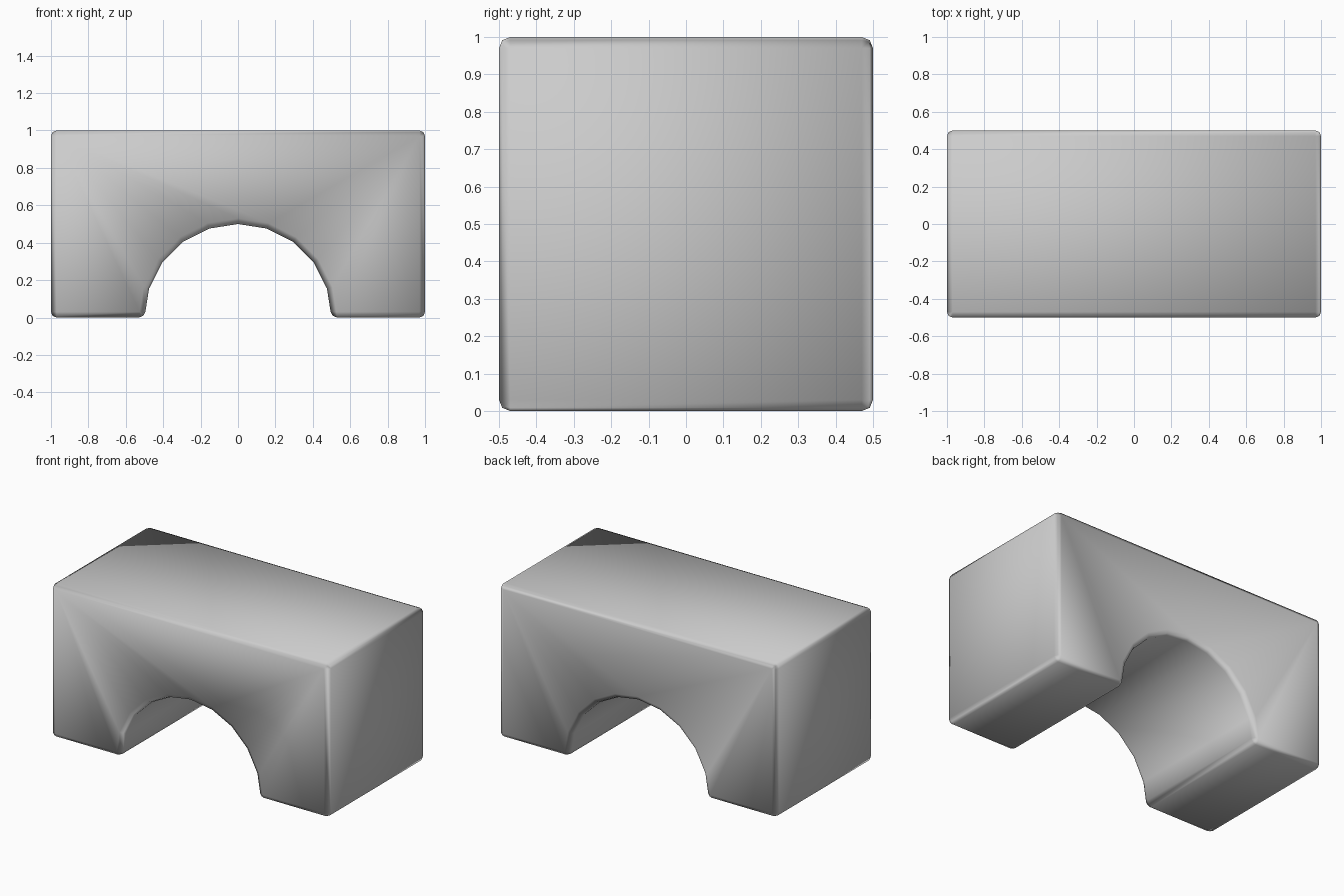
import bpy, bmesh
from math import cos, sin, pi, radians

if "Cube" in bpy.data.objects:
    bpy.data.objects.remove(bpy.data.objects["Cube"])

WIDTH, DEPTH, HEIGHT, RADIUS, STEPS = 2.0, 1.0, 1.0, 0.5, 10

# Front profile: block outline with a half-round opening underneath
profile = [(-WIDTH / 2, 0), (-WIDTH / 2, HEIGHT), (WIDTH / 2, HEIGHT), (WIDTH / 2, 0)]
profile += [(RADIUS * cos(pi * i / STEPS), RADIUS * sin(pi * i / STEPS))
            for i in range(STEPS + 1)]

# Extrude the profile from front to back
bm = bmesh.new()
face = bm.faces.new([bm.verts.new((x, -DEPTH / 2, z)) for x, z in profile])
ext = bmesh.ops.extrude_face_region(bm, geom=[face], use_keep_orig=True)
moved = [v for v in ext["geom"] if isinstance(v, bmesh.types.BMVert)]
bmesh.ops.translate(bm, verts=moved, vec=(0, DEPTH, 0))
bmesh.ops.recalc_face_normals(bm, faces=bm.faces)
mesh = bpy.data.meshes.new("arch_block")
bm.to_mesh(mesh)
bm.free()

arch = bpy.data.objects.new("arch_block", mesh)
bpy.context.collection.objects.link(arch)
bpy.context.view_layer.objects.active = arch
arch.select_set(True)

# Small rounded edges, leaving the facets of the opening alone
bevel = arch.modifiers.new("rounded_edges", "BEVEL")
bevel.width = 0.03
bevel.segments = 2
bevel.limit_method = "ANGLE"
bevel.angle_limit = radians(30)
bevel.harden_normals = True
bpy.ops.object.modifier_apply(modifier=bevel.name)
bpy.ops.object.shade_smooth_by_angle(angle=radians(50))
